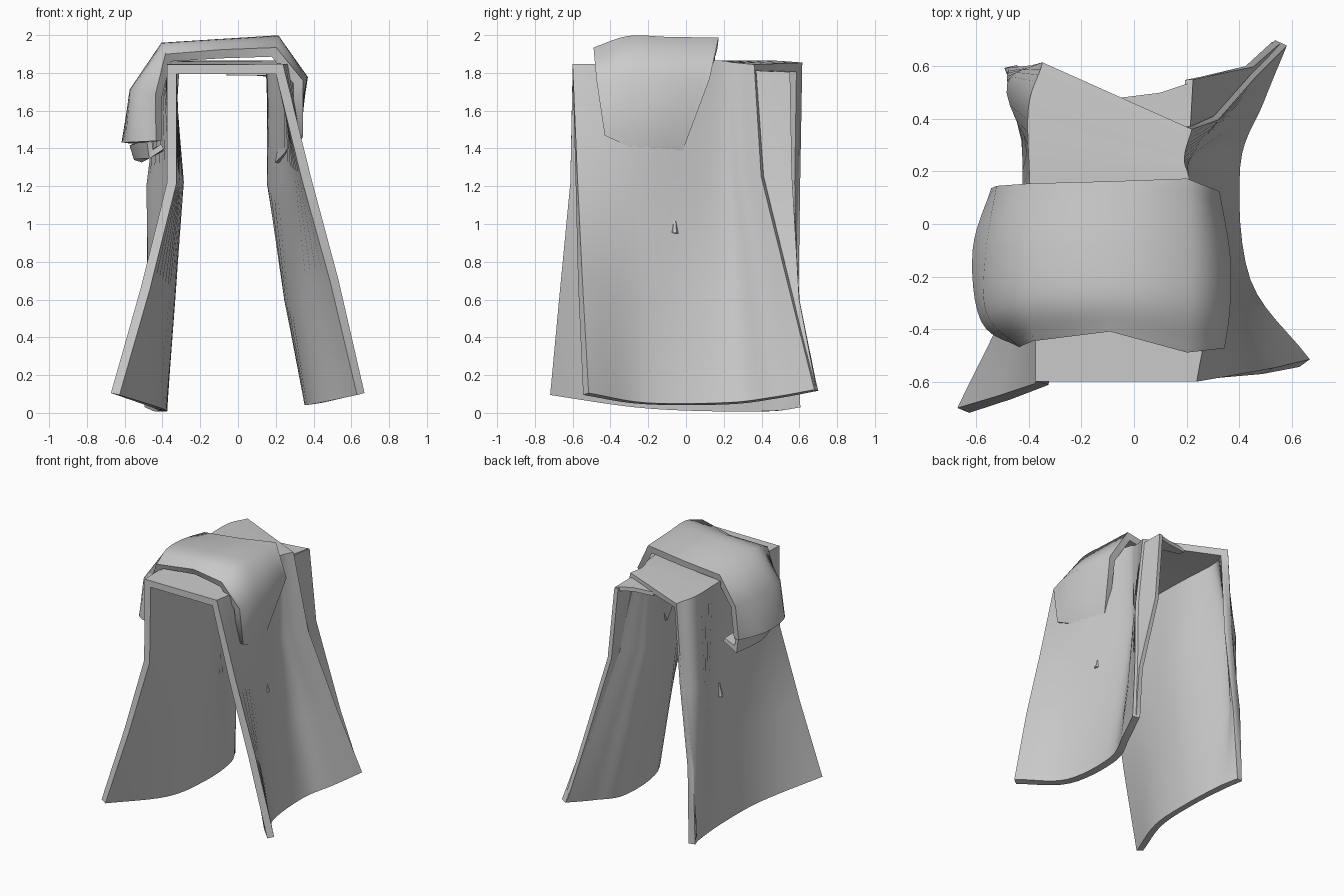
import bpy
import math
from mathutils import Vector


def spline(p, t):
    """Catmull-Rom through the points of list p, t from 0 to len(p)-1."""
    i = min(int(t), len(p) - 2)
    f = t - i
    b, c = p[i], p[i + 1]
    a = p[i - 1] if i > 0 else b * 2 - c
    d = p[i + 2] if i + 2 < len(p) else c * 2 - b
    return 0.5 * (2 * b + (c - a) * f + (2 * a - 5 * b + 4 * c - d) * f ** 2
                  + (3 * b - a - 3 * c + d) * f ** 3)


def sheet(name, rows, thick=0.05, steps=6):
    """Cloth lofted smoothly over rows of points, given thickness."""
    rows = [[Vector(p) for p in r] for r in rows]
    nu = len(rows[0])
    nv = (len(rows) - 1) * steps + 1
    verts = []
    for j in range(nv):
        verts += [spline([r[i] for r in rows], j / steps) for i in range(nu)]
    faces = [(j * nu + i, j * nu + i + 1, (j + 1) * nu + i + 1, (j + 1) * nu + i)
             for j in range(nv - 1) for i in range(nu - 1)]
    me = bpy.data.meshes.new(name)
    me.from_pydata(verts, [], faces)
    ob = bpy.data.objects.new(name, me)
    bpy.context.collection.objects.link(ob)
    bpy.ops.object.select_all(action='DESELECT')
    ob.select_set(True)
    bpy.context.view_layer.objects.active = ob
    m = ob.modifiers.new("thickness", 'SOLIDIFY')
    m.thickness = thick
    m.offset = 0
    m.use_even_offset = True
    bpy.ops.object.modifier_apply(modifier=m.name)
    bpy.ops.object.shade_smooth_by_angle(angle=math.radians(75))
    return ob


# Large cloth: each row runs left hem -> top -> right hem, rows go front to back
sheet("draped_cloth", [
    [(-.65, -.71, .10), (-.49, -.66, .66), (-.35, -.61, 1.22), (-.35, -.60, 1.82),
     (.22, -.60, 1.82), (.36, -.58, 1.25), (.51, -.56, .70), (.65, -.53, .10)],
    [(-.44, -.25, .03), (-.39, -.24, .60), (-.33, -.23, 1.22), (-.35, -.22, 1.83),
     (.27, -.22, 1.83), (.29, -.22, 1.25), (.34, -.22, .60), (.42, -.22, .05)],
    [(-.40, .15, .01), (-.36, .15, .60), (-.32, .15, 1.22), (-.37, .15, 1.84),
     (.19, .15, 1.84), (.18, .17, 1.22), (.27, .20, .60), (.38, .22, .05)],
    [(-.42, .46, .01), (-.45, .49, .60), (-.46, .50, 1.20), (-.38, .44, 1.84),
     (.17, .26, 1.83), (.22, .30, 1.25), (.36, .41, .60), (.47, .47, .08)],
    [(-.47, .60, .03), (-.45, .59, .60), (-.37, .59, 1.22), (-.33, .60, 1.83),
     (.20, .37, 1.82), (.30, .41, 1.25), (.44, .57, .60), (.56, .69, .12)],
])

# Back corner of the cloth, folded over behind the right panel
sheet("back_fold", [
    [(.20, .37, 1.81), (.29, .41, 1.25), (.43, .57, .60), (.54, .68, .14)],
    [(.21, .55, 1.80), (.26, .56, 1.25), (.44, .60, .60), (.54, .69, .14)],
], thick=0.03)
sheet("tucked_corner", [
    [(-.06, .48, 1.80), (.10, .50, 1.80), (.22, .54, 1.79)],
    [(-.05, .44, 1.80), (.10, .40, 1.80), (.20, .37, 1.80)],
], thick=0.03)

# Smaller cloth thrown across the top, right end sinking into the panel
sheet("folded_scarf", [
    [(-.42, -.45, 1.44), (-.42, -.45, 1.68), (-.37, -.43, 1.88), (-.09, -.40, 1.90),
     (.19, -.48, 1.91), (.32, -.47, 1.75), (.32, -.43, 1.47)],
    [(-.56, -.36, 1.43), (-.54, -.33, 1.70), (-.39, -.29, 1.93), (-.09, -.28, 1.95),
     (.20, -.30, 1.97), (.34, -.32, 1.77), (.30, -.32, 1.42)],
    [(-.59, -.10, 1.43), (-.54, -.10, 1.70), (-.39, -.10, 1.93), (-.09, -.10, 1.95),
     (.20, -.10, 1.965), (.34, -.12, 1.77), (.27, -.19, 1.37)],
    [(-.52, .13, 1.44), (-.50, .14, 1.69), (-.38, .15, 1.89), (-.09, .16, 1.92),
     (.19, .17, 1.96), (.30, .12, 1.76), (.22, -.05, 1.32)],
])

# Turned-in hem at the left end of the scarf
sheet("scarf_hem", [
    [(-.47, -.42, 1.45), (-.46, -.41, 1.37), (-.40, -.40, 1.41)],
    [(-.56, -.15, 1.42), (-.54, -.14, 1.36), (-.40, -.13, 1.40)],
    [(-.51, .11, 1.44), (-.50, .11, 1.35), (-.40, .11, 1.40)],
], thick=0.03)

# Small pinch marks poking out of both panels
for name, loc, tilt in (("pinch_right", (.285, -.06, 1.0), -.12),
                        ("pinch_left", (-.36, .1, 1.0), .1)):
    bpy.ops.mesh.primitive_cone_add(vertices=6, radius1=.02, radius2=.004, depth=.1,
                                    location=loc, rotation=(0, tilt, 0))
    bpy.context.object.name = name
